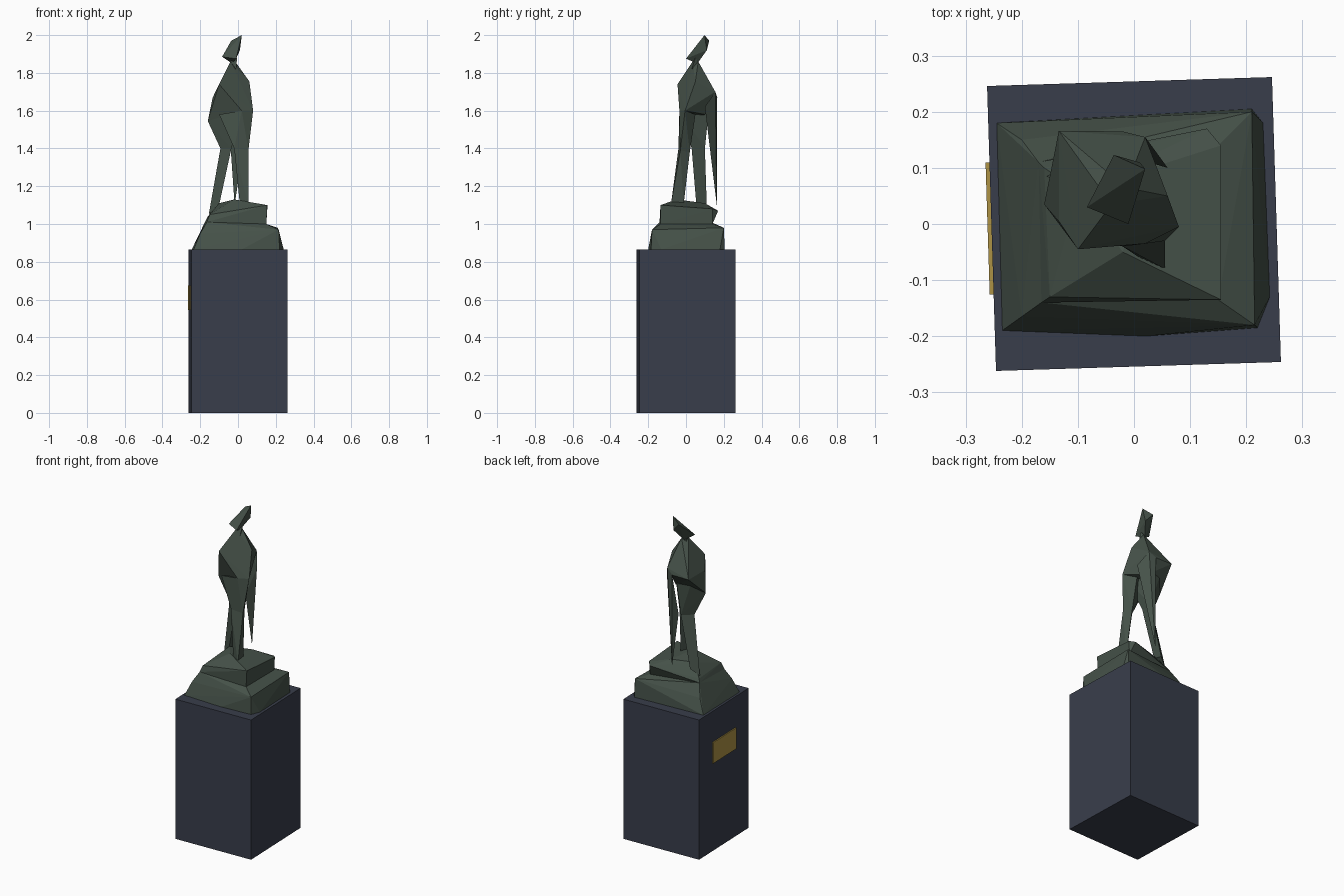
import bpy
import bmesh
import math
from mathutils import Matrix

default_cube = bpy.data.objects.get("Cube")
if default_cube:
    bpy.data.objects.remove(default_cube, do_unlink=True)


def make_material(name, colour):
    material = bpy.data.materials.new(name)
    material.use_nodes = True
    rgba = (*colour, 1)
    material.diffuse_color = rgba
    material.node_tree.nodes["Principled BSDF"].inputs["Base Color"].default_value = rgba
    return material


bronze = make_material("weathered bronze", (.06, .083, .066))
slate = make_material("dark slate", (.04, .047, .07))
brass = make_material("brass", (.42, .29, .06))


def add_object(name, bm, material):
    bmesh.ops.recalc_face_normals(bm, faces=bm.faces)
    mesh = bpy.data.meshes.new(name)
    bm.to_mesh(mesh)
    bm.free()
    mesh.materials.append(material)
    obj = bpy.data.objects.new(name, mesh)
    bpy.context.collection.objects.link(obj)
    return obj


def add_box(name, centre, size, material, turn):
    """Box of the given size, turned about the vertical axis of the model."""
    bm = bmesh.new()
    matrix = Matrix.Rotation(turn, 4, "Z") @ Matrix.Translation(centre) @ Matrix.Diagonal((*size, 1))
    bmesh.ops.create_cube(bm, size=1, matrix=matrix)
    return add_object(name, bm, material)


def add_facets(name, points, material=bronze):
    """Faceted solid wrapped tightly around a few corner points."""
    bm = bmesh.new()
    for point in points:
        bm.verts.new(point)
    result = bmesh.ops.convex_hull(bm, input=bm.verts)
    loose = [v for v in result["geom_interior"] if isinstance(v, bmesh.types.BMVert)]
    bmesh.ops.delete(bm, geom=loose, context="VERTS")
    return add_object(name, bm, material)


# Pedestal with a plaque on its right side
plinth_turn = math.radians(1.8)
add_box("pedestal", (0, 0, .433), (.508, .508, .866), slate, plinth_turn)
add_box("plaque", (-.257, 0, .61), (.008, .235, .13), brass, plinth_turn)

# Rock in two steps; the right side slopes without a ledge
lower_rim = [(-.2, -.165, .95), (.215, -.18, .97), (.21, .2, .98), (-.2, .15, .95)]
ledge = [(-.165, -.14, 1.01), (.15, -.135, 1), (.15, .14, 1), (-.17, .11, 1.02)]
upper_rim = [(-.15, -.13, 1.05), (.155, -.135, 1.1), (.155, .14, 1.08),
             (.13, .17, 1.07), (-.16, .1, 1.04)]
rock_foot = [(-.235, -.19, .865), (.02, -.2, .865), (.22, -.185, .865), (.242, -.13, .865),
             (.23, .18, .865), (.21, .205, .865), (-.245, .18, .865)]
rock_top = [(-.02, -.05, 1.13), (-.1, .06, 1.11), (.03, .1, 1.11)]
add_facets("rock_lower_step", rock_foot + lower_rim + ledge)
add_facets("rock_upper_step", ledge + upper_rim + rock_top)

# Shared body corners
right_hip = (-.16, .035, 1.545)
left_hip = (.08, -.005, 1.6)
back_hem = (-.02, .165, 1.67)
left_back = (.02, .155, 1.7)
right_elbow = (-.134, .166, 1.67)
belly = (.02, -.035, 1.6)
throat = (-.04, .035, 1.86)
nape = (-.015, .065, 1.86)

# Torso and head
add_facets("torso", [
    throat, nape, (-.1, -.045, 1.74), (.06, .05, 1.755), (-.134, .005, 1.67),
    right_elbow, back_hem, left_back, right_hip, left_hip, belly, (0, .1, 1.58)])
add_facets("neck", [
    throat, nape, (-.04, .06, 1.82), (-.045, .05, 1.88), (-.005, .05, 1.88), (-.01, .03, 1.82)])
add_facets("head", [
    (.02, .098, 2), (-.036, .123, 1.97), (-.01, 0, 1.875), (-.084, .03, 1.885),
    (.01, .11, 1.92), (-.03, .06, 1.85)])

# Right leg, standing back
right_knee = [(-.093, .05, 1.4), (-.035, .03, 1.4), (-.035, .1, 1.4)]
right_foot = [(-.155, .085, 1.05), (-.1, .055, 1.1), (-.105, .11, 1.09)]
add_facets("right_thigh", right_knee + [right_hip, belly, (-.02, .12, 1.6), (-.1, .1, 1.6)])
add_facets("right_shin", right_knee + right_foot)

# Left leg, stepping forward
left_knee = [(.055, -.03, 1.39), (-.02, -.04, 1.4), (.03, .02, 1.38)]
left_foot = [(.055, -.08, 1.1), (.01, -.06, 1.1), (.045, -.013, 1.1)]
add_facets("left_thigh", left_knee + [left_hip, belly, (-.1, -.02, 1.58), (.02, .05, 1.58)])
add_facets("left_shin", left_knee + left_foot)

# Long coat tail hanging to a point behind
add_facets("coat_tail", [
    left_back, back_hem, (.06, .1, 1.62), (.03, .12, 1.5), (-.04, .13, 1.42), (-.018, .163, 1.1)])
